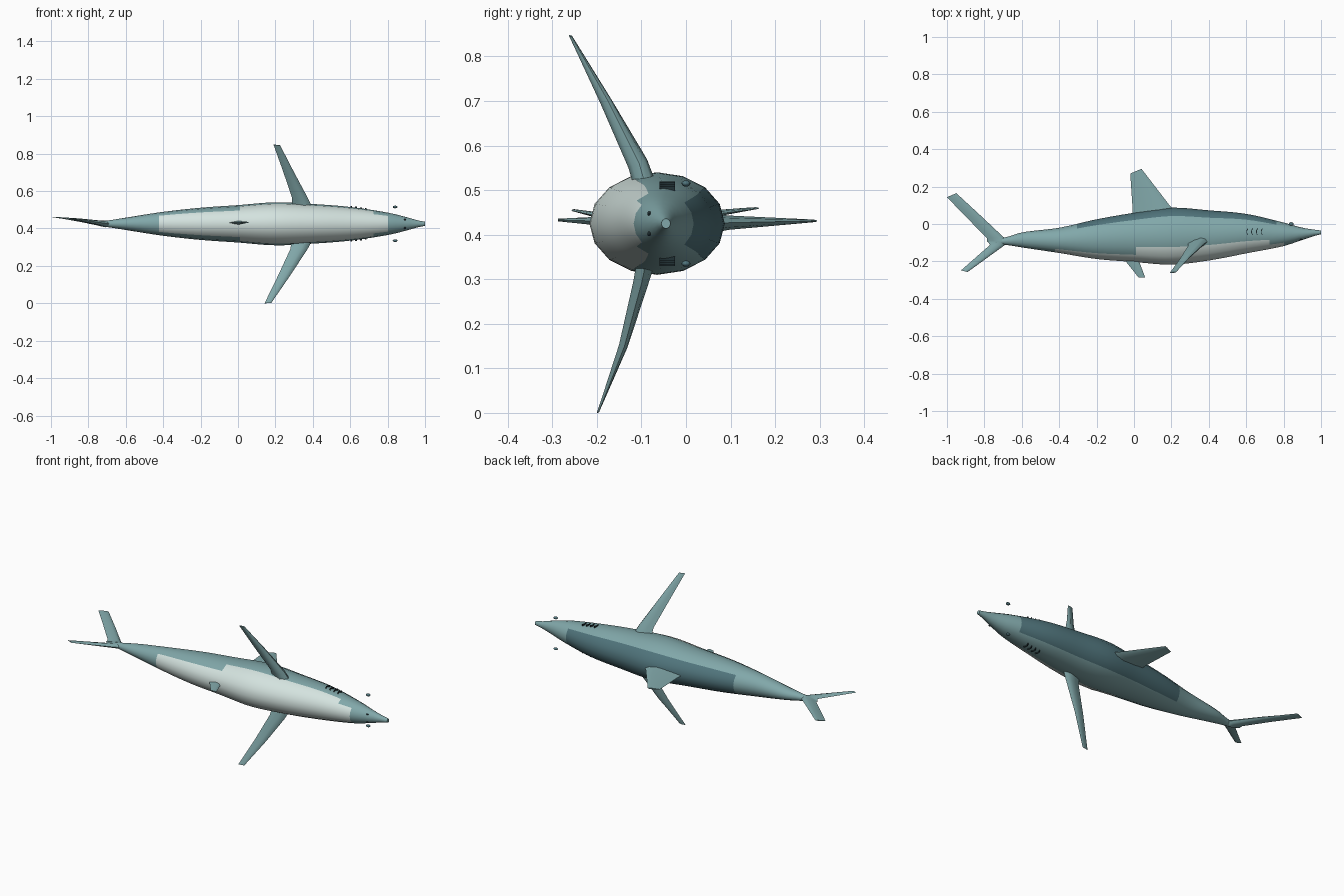
import bpy, bmesh, math
from mathutils import Vector

if "Cube" in bpy.data.objects:
    bpy.data.objects.remove(bpy.data.objects["Cube"])

ZC = 0.425  # height of the body axis


def mat(name, rgb):
    m = bpy.data.materials.new(name)
    m.diffuse_color = (*rgb, 1)
    m.use_nodes = True
    m.node_tree.nodes["Principled BSDF"].inputs["Base Color"].default_value = m.diffuse_color
    return m


TEAL = mat("mid teal", (0.22, 0.39, 0.40))
DARK = mat("dark teal", (0.08, 0.175, 0.20))
PALE = mat("pale belly", (0.66, 0.77, 0.74))
INK = mat("dark slit", (0.015, 0.03, 0.035))


def finish(bm, name, mats, smooth=40):
    bmesh.ops.recalc_face_normals(bm, faces=bm.faces)
    me = bpy.data.meshes.new(name)
    bm.to_mesh(me)
    bm.free()
    for m in mats:
        me.materials.append(m)
    ob = bpy.data.objects.new(name, me)
    bpy.context.collection.objects.link(ob)
    bpy.ops.object.select_all(action='DESELECT')
    bpy.context.view_layer.objects.active = ob
    ob.select_set(True)
    bpy.ops.object.shade_smooth_by_angle(angle=math.radians(smooth))
    return ob


def loft(bm, loops):
    rings = [[bm.verts.new(p) for p in loop] for loop in loops]
    n = len(rings[0])
    for a, b in zip(rings, rings[1:]):
        for i in range(n):
            bm.faces.new((a[i], a[(i + 1) % n], b[(i + 1) % n], b[i]))
    bm.faces.new(rings[0])
    bm.faces.new(rings[-1])


# body outline: x, belly y, back y, half width in z
PROFILE = [(-0.74, -0.107, -0.082, 0.012), (-0.68, -0.112, -0.07, 0.02),
           (-0.6, -0.125, -0.045, 0.033), (-0.4, -0.155, -0.02, 0.064),
           (-0.2, -0.187, 0.025, 0.086), (0, -0.203, 0.06, 0.1),
           (0.2, -0.217, 0.087, 0.115), (0.4, -0.195, 0.073, 0.106),
           (0.6, -0.157, 0.054, 0.09), (0.8, -0.118, 0.008, 0.06),
           (0.9, -0.085, -0.02, 0.036), (0.97, -0.062, -0.031, 0.016),
           (1.0, -0.055, -0.035, 0.011)]


def body_at(x):
    k = max(i for i in range(len(PROFILE) - 1) if PROFILE[i][0] <= x + 1e-6)
    a, b = PROFILE[k], PROFILE[k + 1]
    p, q = PROFILE[max(k - 1, 0)], PROFILE[min(k + 2, len(PROFILE) - 1)]
    h = b[0] - a[0]
    t = (x - a[0]) / h
    out = []
    for j in (1, 2, 3):
        ma = (b[j] - p[j]) / (b[0] - p[0]) * h
        mb = (q[j] - a[j]) / (q[0] - a[0]) * h
        out.append((2*t**3 - 3*t*t + 1) * a[j] + (t**3 - 2*t*t + t) * ma
                   + (3*t*t - 2*t**3) * b[j] + (t**3 - t*t) * mb)
    return out


# body: 16-sided loft, ring by ring
bm = bmesh.new()
loops = []
STEPS = 44
for i in range(STEPS + 1):
    x = min(-0.74 + 1.74 * i / STEPS, 1.0)
    lo, hi, w = body_at(x)
    loops.append([(x, (lo + hi) / 2 - (hi - lo) / 2 * math.cos(a), ZC + w * math.sin(a))
                  for a in (math.tau * k / 16 for k in range(16))])
loft(bm, loops)
# belly and back colours by angle around the axis
for f in bm.faces:
    c = f.calc_center_median()
    lo, hi, w = body_at(c.x)
    ang = math.degrees(math.atan2(abs(c.z - ZC) / w, ((lo + hi) / 2 - c.y) / ((hi - lo) / 2)))
    wide = 67.5 if 0.02 < c.x < 0.74 else 45
    if -0.41 < c.x < 0.79 and ang < wide:
        f.material_index = 2
    elif -0.31 < c.x < 0.77 and ang > 135:
        f.material_index = 1
finish(bm, "body", [TEAL, DARK, PALE])


def fin(name, sections, axis):
    """Loft lens sections: (leading point, trailing point, half thickness)."""
    bm = bmesh.new()
    ax = Vector(axis)
    loops = []
    for front, back, t in sections:
        f, b = Vector(front), Vector(back)
        up = [(0.12, 0.65), (0.35, 1), (0.7, 0.55)]
        pts = [f] + [f.lerp(b, u) + ax * t * v for u, v in up] + [b]
        pts += [f.lerp(b, u) - ax * t * v for u, v in reversed(up)]
        loops.append(pts)
    loft(bm, loops)
    return finish(bm, name, [TEAL])


# pectoral fins
fin("upper_pectoral_fin",
    [((0.41, -0.085, 0.49), (0.29, -0.085, 0.49), 0.026),
     ((0.375, -0.105, 0.56), (0.29, -0.115, 0.56), 0.023),
     ((0.30, -0.175, 0.70), (0.243, -0.19, 0.70), 0.013),
     ((0.225, -0.257, 0.845), (0.19, -0.263, 0.848), 0.003)], (0, 0.91, 0.41))
fin("lower_pectoral_fin",
    [((0.41, -0.085, 0.36), (0.29, -0.085, 0.36), 0.022),
     ((0.372, -0.10, 0.29), (0.28, -0.106, 0.29), 0.017),
     ((0.28, -0.138, 0.15), (0.215, -0.146, 0.15), 0.010),
     ((0.178, -0.196, 0.002), (0.142, -0.2, 0.0), 0.002)], (0, 0.95, -0.3))

# dorsal fin
fin("dorsal_fin",
    [((0.24, 0.05, ZC), (-0.01, 0.03, ZC), 0.024),
     ((0.19, 0.10, ZC + 0.002), (-0.008, 0.09, ZC + 0.002), 0.016),
     ((0.04, 0.295, 0.431), (-0.02, 0.27, 0.431), 0.003)], (0, 0, 1))

# small fin under the belly
fin("anal_fin",
    [((0.02, -0.18, 0.43), (-0.06, -0.18, 0.43), 0.011),
     ((0.06, -0.287, 0.433), (0.025, -0.287, 0.433), 0.003)], (0, 0, 1))

# tail fin lobes
fin("upper_tail_lobe",
    [((-0.67, -0.09, 0.423), (-0.785, -0.095, 0.427), 0.018),
     ((-0.70, -0.068, 0.425), (-0.785, -0.078, 0.430), 0.015),
     ((-0.82, 0.045, 0.443), (-0.89, 0.03, 0.447), 0.009),
     ((-0.95, 0.165, 0.459), (-1.0, 0.143, 0.461), 0.002)], (0, 0, 1))
fin("lower_tail_lobe",
    [((-0.67, -0.09, 0.423), (-0.785, -0.09, 0.427), 0.016),
     ((-0.69, -0.112, 0.425), (-0.77, -0.112, 0.430), 0.013),
     ((-0.89, -0.257, 0.454), (-0.925, -0.248, 0.457), 0.002)], (0, 0, 1))


def blob(name, loc, size, m):
    bm = bmesh.new()
    bmesh.ops.create_uvsphere(bm, u_segments=12, v_segments=8, radius=1)
    for v in bm.verts:
        v.co = Vector(loc) + Vector([v.co[k] * size[k] for k in range(3)])
    return finish(bm, name, [m])


# eyes, nostrils and gill slits on both flanks
for side, s in (("upper", 1), ("lower", -1)):
    blob(side + "_eye", (0.84, 0.0, ZC + s * 0.09), (0.013, 0.01, 0.007), DARK)
    blob(side + "_nostril", (0.893, -0.083, ZC + s * 0.023), (0.006, 0.004, 0.005), INK)
    for i in range(4):
        x = 0.602 + 0.026 * i
        bm = bmesh.new()
        loft(bm, [[(x + 0.006 * t * t + dx, -0.042 + 0.017 * t,
                    ZC + s * (body_at(x)[2] + dz))
                   for dx, dz in ((-.002, -.006), (.002, -.006), (.002, .005), (-.002, .005))]
                  for t in (-1, -0.3, 0.3, 1)])
        finish(bm, f"{side}_gill_slit_{i + 1}", [INK])
